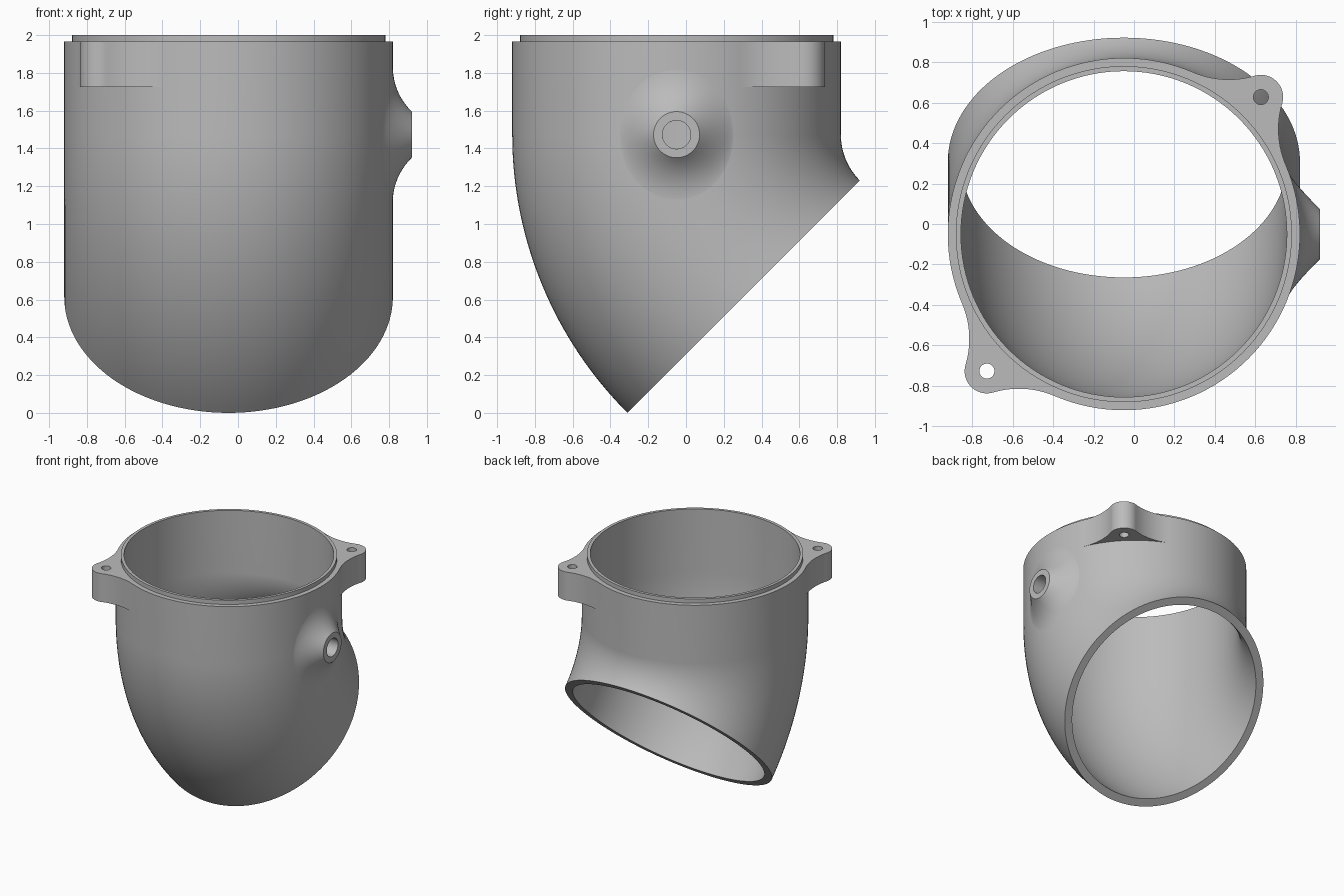
import bpy, bmesh
from math import sin, cos, pi, radians, sqrt, hypot, acos, atan2
from mathutils import Matrix

if "Cube" in bpy.data.objects:
    bpy.data.objects.remove(bpy.data.objects["Cube"], do_unlink=True)

CX = CY = -0.05                     # pipe axis
R_OUT, R_IN, R_LIP = 0.87, 0.805, 0.83
FLANGE_Z, TOP_Z, EAR_Z = 1.965, 2.0, 1.725
BEND_Y, BEND_Z = 1.163, 1.473       # bend axis, parallel to x
R_BEND = BEND_Y - CY
SEG = 128

grey = bpy.data.materials.new("cast grey")
grey.use_nodes = True
grey.diffuse_color = (0.5, 0.5, 0.5, 1)
grey.node_tree.nodes["Principled BSDF"].inputs["Base Color"].default_value = (0.5, 0.5, 0.5, 1)


def finish(bm, name):
    bmesh.ops.recalc_face_normals(bm, faces=bm.faces[:])
    mesh = bpy.data.meshes.new(name)
    bm.to_mesh(mesh)
    bm.free()
    obj = bpy.data.objects.new(name, mesh)
    bpy.context.collection.objects.link(obj)
    mesh.materials.append(grey)
    return obj


def select(obj):
    bpy.ops.object.select_all(action='DESELECT')
    obj.select_set(True)
    bpy.context.view_layer.objects.active = obj


def closed_skin(rings, name):
    """Join rings of points into a closed, ring-shaped solid."""
    bm = bmesh.new()
    rows = [[bm.verts.new(p) for p in ring] for ring in rings]
    for i, a in enumerate(rows):
        b = rows[(i + 1) % len(rows)]
        for j in range(len(a)):
            k = (j + 1) % len(a)
            bm.faces.new((a[j], a[k], b[k], b[j]))
    return finish(bm, name)


def drill(obj, radius, matrix):
    """Cut a round hole along the local z of the matrix."""
    bm = bmesh.new()
    bmesh.ops.create_cone(bm, cap_ends=True, segments=48, radius1=radius,
                          radius2=radius, depth=0.6, matrix=matrix)
    cutter = finish(bm, "hole_cutter")
    cutter.hide_render = True
    mod = obj.modifiers.new("hole", 'BOOLEAN')
    mod.operation, mod.solver, mod.object = 'DIFFERENCE', 'EXACT', cutter
    select(obj)
    bpy.ops.object.modifier_apply(modifier=mod.name)
    bpy.data.objects.remove(cutter, do_unlink=True)


def smooth(obj):
    select(obj)
    bpy.ops.object.shade_smooth_by_angle(angle=radians(30))


# Elbow pipe: straight collar with a stepped lip, then a 45 degree bend
def straight_ring(r, z):
    return [(CX + r * cos(2 * pi * j / SEG), CY + r * sin(2 * pi * j / SEG), z)
            for j in range(SEG)]


def bend_ring(r, a):
    ring = []
    for j in range(SEG):
        t = 2 * pi * j / SEG
        d = R_BEND - r * sin(t)
        ring.append((CX + r * cos(t), BEND_Y - d * cos(a), BEND_Z - d * sin(a)))
    return ring


STEPS = 32
angles = [radians(45) * i / STEPS for i in range(STEPS + 1)]
rings = [straight_ring(R_IN, TOP_Z), straight_ring(R_LIP, TOP_Z),
         straight_ring(R_LIP, FLANGE_Z), straight_ring(R_OUT, FLANGE_Z)]
rings += [bend_ring(R_OUT, a) for a in angles]
rings += [bend_ring(R_IN, a) for a in reversed(angles)]
pipe = closed_skin(rings, "elbow_pipe")

# Side boss: flared skirt blending into the pipe wall
BOSS_X, BOSS_R, HOLE_R = 0.92, 0.122, 0.075


def wall_x(rho, phi):
    y, z = CY + rho * cos(phi), BEND_Z + rho * sin(phi)
    d = BEND_Y - y if z >= BEND_Z else hypot(BEND_Y - y, BEND_Z - z)
    return CX + sqrt(R_OUT ** 2 - (d - R_BEND) ** 2)


def boss_profile(phi):
    start = 0.31 + 0.06 * sin(phi) ** 2
    x0 = wall_x(start, phi) - 0.001
    slope = (wall_x(start + 0.001, phi) - wall_x(start - 0.001, phi)) / 0.002
    # control point: wall tangent meets the 45 degree line from the rim
    mid = (BOSS_X + BOSS_R - x0 + slope * start) / (1 + slope)
    mid_x = BOSS_X + BOSS_R - mid
    pts = []
    for i in range(17):
        t = i / 16
        w0, w1, w2 = (1 - t) ** 2, 2 * t * (1 - t), t * t
        pts.append((w0 * start + w1 * mid + w2 * BOSS_R,
                    w0 * x0 + w1 * mid_x + w2 * BOSS_X))
    return pts + [(HOLE_R, BOSS_X), (HOLE_R, CX + 0.84)]


BOSS_SEG = 64
phis = [2 * pi * j / BOSS_SEG for j in range(BOSS_SEG)]
profiles = [boss_profile(p) for p in phis]
boss = closed_skin([[(x, CY + rho * cos(p), BEND_Z + rho * sin(p))
                     for p, (rho, x) in zip(phis, row)] for row in zip(*profiles)],
                   "side_boss")
drill(pipe, HOLE_R, Matrix.Translation((0.85, CY, BEND_Z)) @ Matrix.Rotation(pi / 2, 4, 'Y'))

# Mounting ears: round lobe with fillets running into the collar
EAR_D, EAR_R, FILLET, SCREW_R = 0.957, 0.11, 0.45, 0.037
reach = R_OUT + FILLET
open_a = acos((reach ** 2 + EAR_D ** 2 - (EAR_R + FILLET) ** 2) / (2 * reach * EAR_D))
fx, fy = reach * cos(open_a), reach * sin(open_a)
touch = atan2(fy, fx - EAR_D)       # lobe angle where the fillet begins


def arc(cx, cy, r, a0, a1, n):
    return [(cx + r * cos(a0 + (a1 - a0) * i / n),
             cy + r * sin(a0 + (a1 - a0) * i / n)) for i in range(n + 1)]


half = arc(EAR_D, 0, EAR_R, 0, touch, 16)
half += arc(fx, fy, FILLET, touch - pi, open_a - pi, 16)[1:]
half += arc(0, 0, R_OUT - 0.01, open_a, 0, 12)
outline = half + [(x, -y) for x, y in reversed(half[1:-1])]


def make_ear(name, direction):
    c, s = cos(direction), sin(direction)
    bm = bmesh.new()
    base = bm.faces.new([bm.verts.new((CX + x * c - y * s, CY + x * s + y * c, EAR_Z))
                         for x, y in outline])
    top = bmesh.ops.extrude_face_region(bm, geom=[base])
    bmesh.ops.translate(bm, vec=(0, 0, FLANGE_Z - EAR_Z),
                        verts=[v for v in top["geom"] if isinstance(v, bmesh.types.BMVert)])
    ear = finish(bm, name)
    drill(ear, SCREW_R, Matrix.Translation((CX + EAR_D * c, CY + EAR_D * s, EAR_Z)))
    return ear


ears = [make_ear("back_left_ear", radians(45)), make_ear("front_right_ear", radians(225))]

for part in [pipe, boss] + ears:
    smooth(part)
